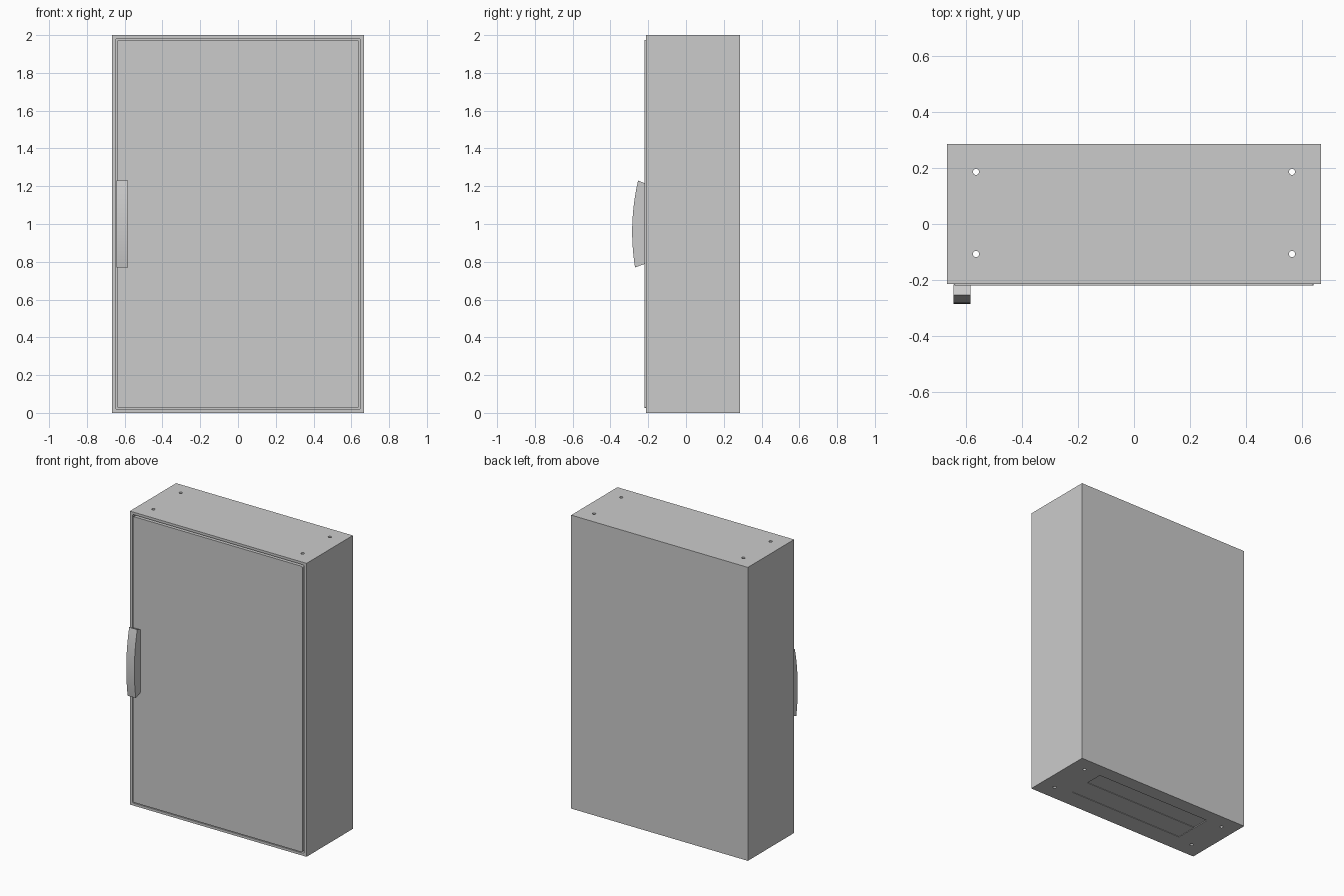
import bpy, bmesh, math

if "Cube" in bpy.data.objects:
    bpy.data.objects.remove(bpy.data.objects["Cube"])


def box(name, x, y, z, round_y=0.0):
    """Box from (min, max) ranges; round_y rounds the four edges running along y."""
    bm = bmesh.new()
    bmesh.ops.create_cube(bm, size=1)
    for v in bm.verts:
        v.co = [r[0] if c < 0 else r[1] for c, r in zip(v.co, (x, y, z))]
    if round_y:
        edges = [e for e in bm.edges
                 if abs(e.verts[0].co.y - e.verts[1].co.y) > 1e-6]
        bmesh.ops.bevel(bm, geom=edges, offset=round_y, segments=4,
                        profile=0.5, affect='EDGES')
    return finish(name, bm)


def finish(name, bm):
    bmesh.ops.recalc_face_normals(bm, faces=bm.faces)
    me = bpy.data.meshes.new(name)
    bm.to_mesh(me)
    bm.free()
    ob = bpy.data.objects.new(name, me)
    bpy.context.collection.objects.link(ob)
    return ob


def cut(target, cutter):
    """Subtract the cutter and remove it."""
    cutter.hide_render = True
    mod = target.modifiers.new("cut", 'BOOLEAN')
    mod.operation = 'DIFFERENCE'
    mod.solver = 'EXACT'
    mod.object = cutter
    bpy.context.view_layer.objects.active = target
    bpy.ops.object.modifier_apply(modifier=mod.name)
    bpy.data.objects.remove(cutter)


# Cabinet body: hollow shell with a stepped door opening
body = box("cabinet_body", (-0.666, 0.666), (-0.213, 0.285), (0, 2))
cut(body, box("cavity", (-0.65, 0.65), (-0.165, 0.27), (0.015, 1.985)))
cut(body, box("door_recess", (-0.648, 0.648), (-0.3, -0.185), (0.017, 1.983), 0.012))
cut(body, box("inner_opening", (-0.61, 0.61), (-0.3, -0.1), (0.06, 1.94)))

# Gland opening in the floor
cut(body, box("gland_opening", (-0.44, 0.44), (-0.083, 0.19), (-0.1, 0.1)))

# Mounting holes, through roof and floor
for x in (-0.563, 0.563):
    for y in (-0.107, 0.186):
        bm = bmesh.new()
        bmesh.ops.create_cone(bm, cap_ends=True, segments=24,
                              radius1=0.011, radius2=0.011, depth=3)
        bmesh.ops.translate(bm, verts=bm.verts, vec=(x, y, 1))
        cut(body, finish("hole", bm))

# Two slightly stepped gland plates closing the floor
box("front_gland_plate", (-0.44, 0.44), (-0.083, 0.065), (0.003, 0.016))
box("rear_gland_plate", (-0.44, 0.44), (0.065, 0.19), (0.006, 0.016))

# Door, standing just proud of the frame with a narrow gap around it
box("door", (-0.639, 0.639), (-0.22, -0.19), (0.026, 1.974), 0.008)

# Handle: bowed side profile extruded across x
profile = [(-0.215, 0.79)]
for i in range(17):
    t = -0.23 + 0.46 * i / 16
    profile.append((-0.2843 + 0.0348 * t + 0.4253 * t * t, 1.0 + t))
profile.append((-0.215, 1.215))
bm = bmesh.new()
face = bm.faces.new([bm.verts.new((-0.643, y, z)) for y, z in profile])
ext = bmesh.ops.extrude_face_region(bm, geom=[face])
bmesh.ops.translate(bm, vec=(0.061, 0, 0),
                    verts=[g for g in ext["geom"] if isinstance(g, bmesh.types.BMVert)])
handle = finish("door_handle", bm)

# Smooth the curved surfaces, keep hard edges
for ob in (body, handle):
    bpy.ops.object.select_all(action='DESELECT')
    ob.select_set(True)
    bpy.context.view_layer.objects.active = ob
    bpy.ops.object.shade_smooth_by_angle(angle=math.radians(25))
